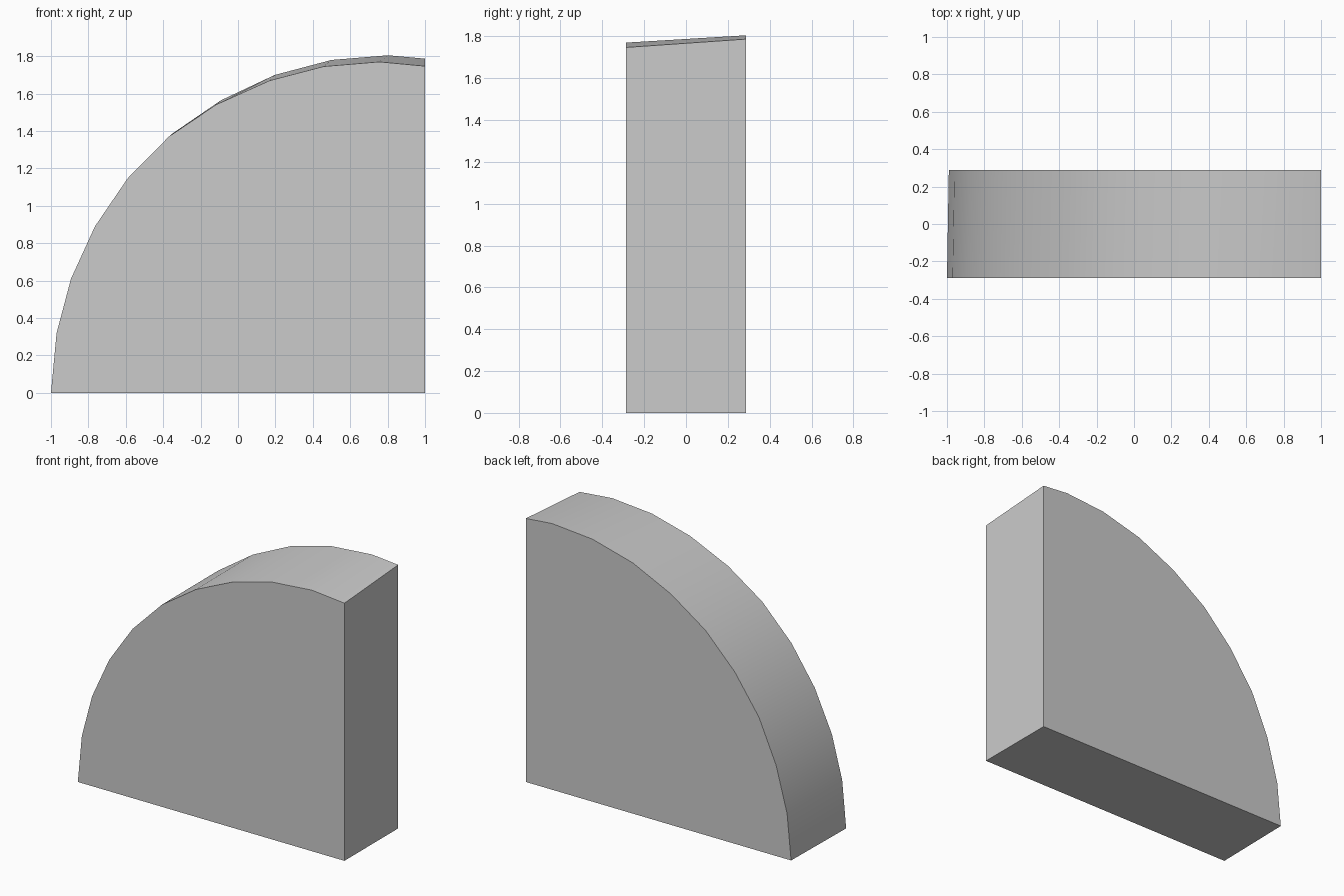
import bpy, bmesh, math

cube = bpy.data.objects.get("Cube")
if cube:
    bpy.data.objects.remove(cube, do_unlink=True)

# Neutral grey material
grey = bpy.data.materials.new("light_grey")
grey.use_nodes = True
colour = (0.6, 0.6, 0.6, 1)
grey.diffuse_color = colour
grey.node_tree.nodes["Principled BSDF"].inputs["Base Color"].default_value = colour

HALF_DEPTH = 0.288

# Curved outlines of the front and back faces, the back one slightly wider and taller
front_arc = [(-1, 0), (-.97, .32), (-.893, .61), (-.765, .89), (-.59, 1.147), (-.37, 1.37),
             (-.115, 1.542), (.17, 1.67), (.457, 1.745), (.755, 1.77), (1, 1.747)]
back_arc = [(-.99, 0), (-.96, .31), (-.878, .615), (-.75, .905), (-.568, 1.165), (-.349, 1.388),
            (-.09, 1.565), (.197, 1.7), (.5, 1.78), (.803, 1.805), (1, 1.787)]

# Quarter-round block: loft one outline to the other, then cap both
bm = bmesh.new()


def ring(arc, y):
    return [bm.verts.new((x, y, z)) for x, z in arc + [(1, 0)]]


front, back = ring(front_arc, -HALF_DEPTH), ring(back_arc, HALF_DEPTH)
bm.faces.new(front)
bm.faces.new(back)
for i in range(len(front)):
    j = (i + 1) % len(front)
    bm.faces.new((front[i], front[j], back[j], back[i]))
bmesh.ops.recalc_face_normals(bm, faces=bm.faces)

mesh = bpy.data.meshes.new("quarter_round_block")
bm.to_mesh(mesh)
bm.free()
mesh.materials.append(grey)
block = bpy.data.objects.new("quarter_round_block", mesh)
bpy.context.collection.objects.link(block)

# Smooth the curved rim while keeping the corners sharp
bpy.ops.object.select_all(action="DESELECT")
block.select_set(True)
bpy.context.view_layer.objects.active = block
bpy.ops.object.shade_smooth_by_angle(angle=math.radians(30))
